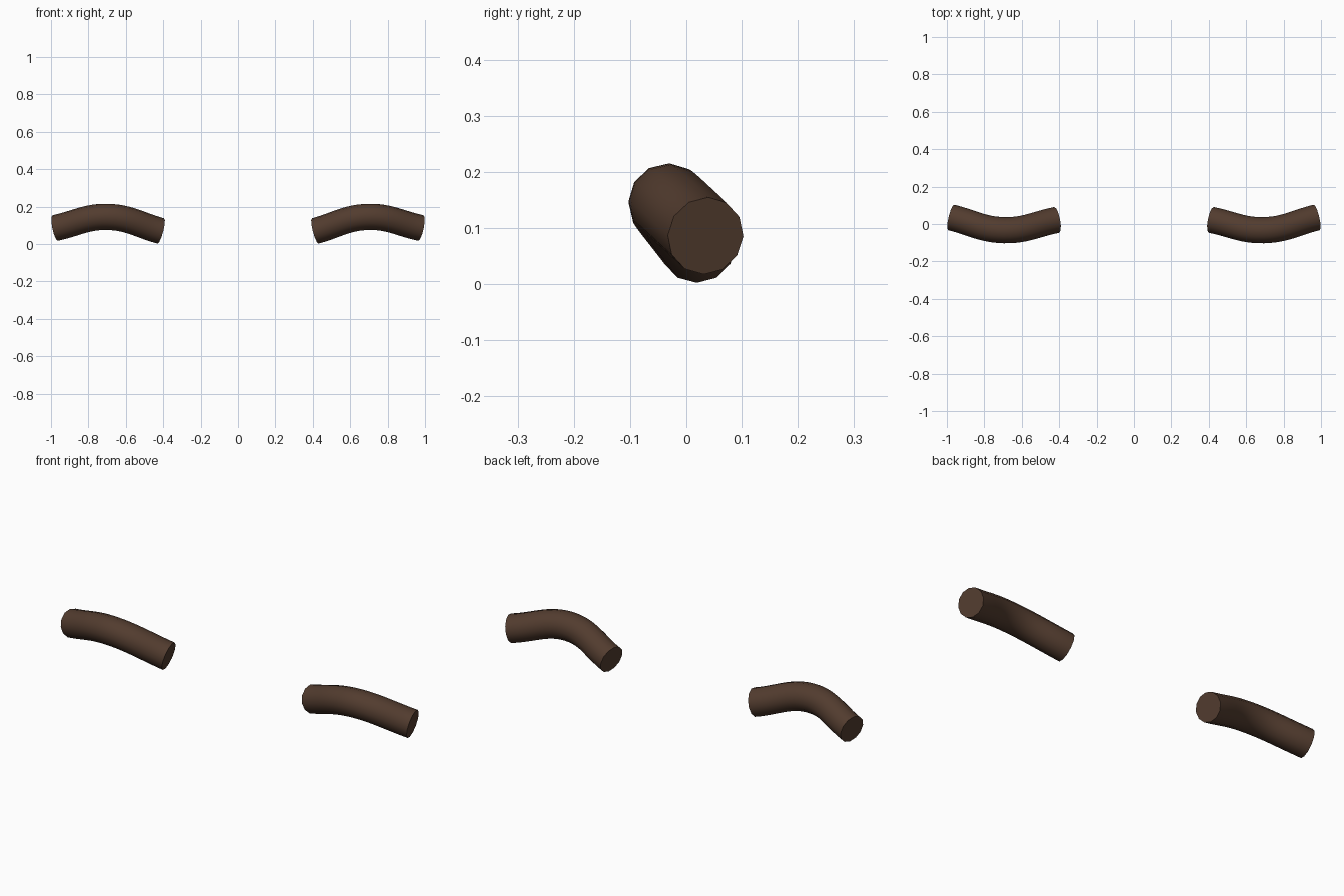
import bpy
import math

if "Cube" in bpy.data.objects:
    bpy.data.objects.remove(bpy.data.objects["Cube"])

brown = bpy.data.materials.new("dark_brown")
brown.diffuse_color = (0.085, 0.045, 0.028, 1)
brown.use_nodes = True
brown.node_tree.nodes["Principled BSDF"].inputs["Base Color"].default_value = brown.diffuse_color

# Centre line of one brow, from inner end to outer end
PATH = [(0.413, 0.022, 0.070), (0.695, -0.033, 0.145), (0.977, 0.035, 0.086)]


def brow(name, side):
    # Arched twelve-sided tube with flat capped ends
    curve = bpy.data.curves.new(name, "CURVE")
    curve.dimensions = "3D"
    curve.resolution_u = 12
    curve.bevel_depth = 0.07
    curve.bevel_resolution = 4
    curve.use_fill_caps = True
    spline = curve.splines.new("BEZIER")
    spline.bezier_points.add(len(PATH) - 1)
    for point, (x, y, z) in zip(spline.bezier_points, PATH):
        point.co = (side * x, y, z)
        point.handle_left_type = point.handle_right_type = "AUTO"
    curve.materials.append(brown)
    obj = bpy.data.objects.new(name, curve)
    bpy.context.collection.objects.link(obj)

    # Turn into a mesh, smooth along the tube and sharp at the caps
    bpy.ops.object.select_all(action="DESELECT")
    obj.select_set(True)
    bpy.context.view_layer.objects.active = obj
    bpy.ops.object.convert(target="MESH")
    bpy.ops.object.shade_smooth_by_angle(angle=math.radians(40))


brow("right_eyebrow", 1)
brow("left_eyebrow", -1)
